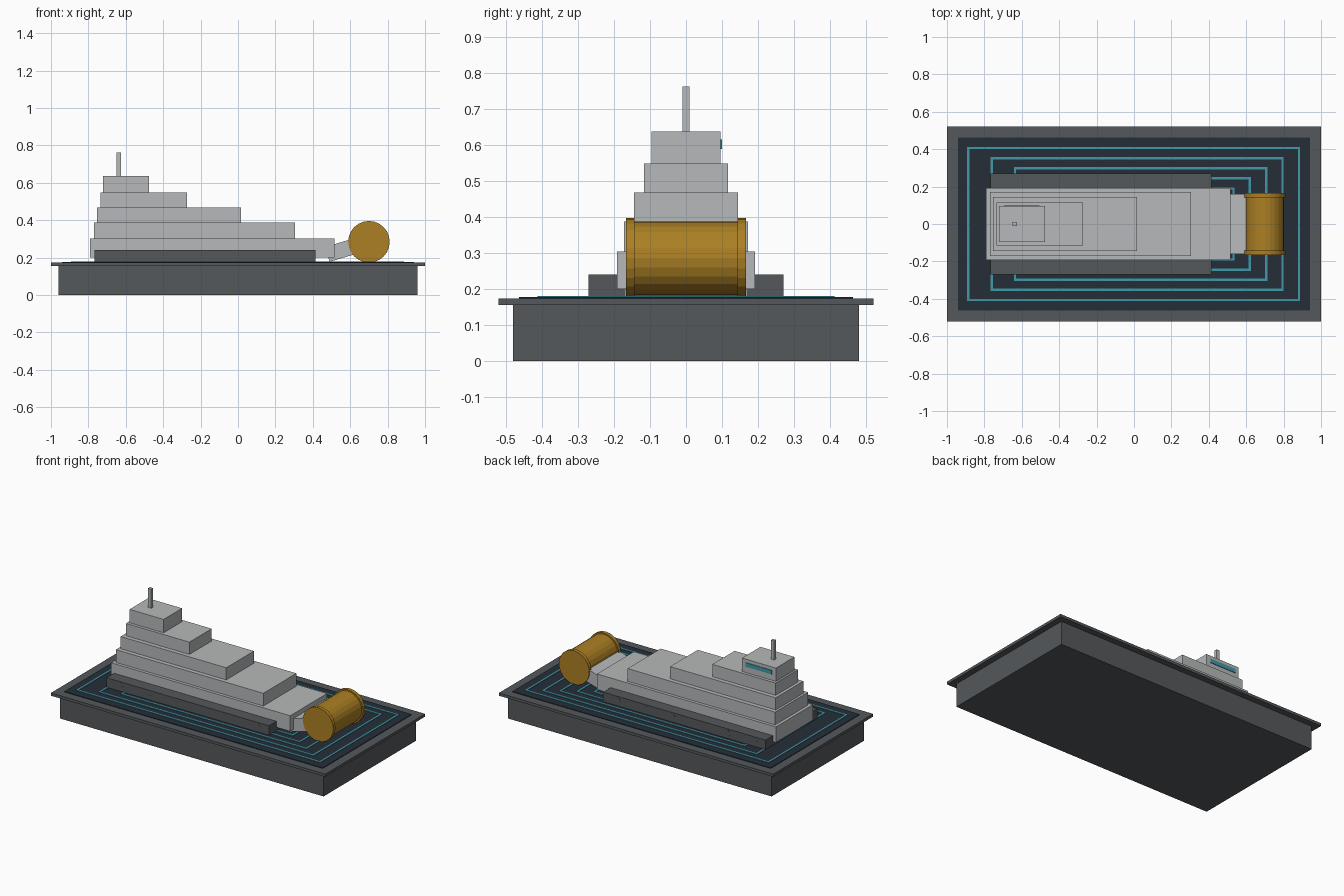
import bpy, math
from mathutils import Vector

if "Cube" in bpy.data.objects:
    bpy.data.objects.remove(bpy.data.objects["Cube"])


def mat(name, r, g, b):
    m = bpy.data.materials.new(name)
    m.diffuse_color = (r, g, b, 1)
    m.use_nodes = True
    m.node_tree.nodes["Principled BSDF"].inputs["Base Color"].default_value = m.diffuse_color
    return m


STONE = mat("dark grey", 0.09, 0.098, 0.105)
SEA = mat("deep navy", 0.018, 0.027, 0.039)
TEAL = mat("teal", 0.052, 0.32, 0.40)
HULL = mat("light grey", 0.47, 0.485, 0.49)
GOLD = mat("ochre", 0.41, 0.215, 0.018)


def mesh(name, verts, faces, material):
    me = bpy.data.meshes.new(name)
    me.from_pydata(verts, [], faces)
    me.materials.append(material)
    ob = bpy.data.objects.new(name, me)
    bpy.context.collection.objects.link(ob)
    return ob


def box(name, x0, x1, y0, y1, z0, z1, material):
    v = [(x, y, z) for x in (x0, x1) for y in (y0, y1) for z in (z0, z1)]
    f = [(0, 1, 3, 2), (4, 6, 7, 5), (0, 4, 5, 1),
         (2, 3, 7, 6), (0, 2, 6, 4), (1, 5, 7, 3)]
    return mesh(name, v, f, material)


def cyl_y(name, x, z, r, y0, y1, n, material):
    bpy.ops.mesh.primitive_cylinder_add(
        vertices=n, radius=r, depth=y1 - y0,
        location=(x, (y0 + y1) / 2, z), rotation=(math.pi / 2, 0, 0))
    ob = bpy.context.object
    ob.name = name
    ob.data.materials.append(material)
    return ob


def ring(name, x0, x1, y, w, z0, z1, material):
    # rectangular frame with square section
    v = []
    for z in (z0, z1):
        for d in (0, w):
            v += [(x0 + d, -y + d, z), (x1 - d, -y + d, z),
                  (x1 - d, y - d, z), (x0 + d, y - d, z)]
    f = []
    for i in range(4):
        j = (i + 1) % 4
        f += [(i, j, 8 + j, 8 + i), (4 + j, 4 + i, 12 + i, 12 + j),
              (8 + i, 8 + j, 12 + j, 12 + i), (j, i, 4 + i, 4 + j)]
    return mesh(name, v, f, material)


# plinth, rim and dark top panel
box("plinth", -0.96, 0.96, -0.48, 0.48, 0, 0.155, STONE)
box("plinth_rim", -1, 1, -0.52, 0.52, 0.155, 0.173, STONE)
box("top_panel", -0.942, 0.942, -0.463, 0.463, 0.173, 0.177, SEA)

# nested contour lines
for i in range(5):
    ring(f"contour_line_{i + 1}", -0.892 + 0.125 * i, 0.888 - 0.0875 * i,
         0.412 - 0.054 * i, 0.012, 0.177, 0.180, TEAL)

# stepped body: x0, x1, half width, z0, z1
tiers = [(-0.79, 0.515, 0.192, 0.200, 0.303),
         (-0.77, 0.305, 0.172, 0.303, 0.387),
         (-0.755, 0.015, 0.144, 0.387, 0.467),
         (-0.735, -0.273, 0.116, 0.467, 0.548),
         (-0.723, -0.475, 0.096, 0.548, 0.636)]
for i, (x0, x1, w, z0, z1) in enumerate(tiers):
    box(f"body_tier_{i + 1}", x0, x1, -w, w, z0, z1, HULL)
box("mast", -0.649, -0.626, -0.01, 0.01, 0.636, 0.762, HULL)
box("cabin_window", -0.695, -0.505, 0.096, 0.100, 0.588, 0.614, TEAL)

# side tracks with flush wheels
for side, s in (("front", -1), ("back", 1)):
    a, b = sorted((0.168 * s, 0.270 * s))
    box(f"track_{side}", -0.768, 0.415, a, b, 0.177, 0.240, STONE)
    for k in range(6):
        a, b = sorted((0.26 * s, 0.2705 * s))
        cyl_y(f"wheel_{side}_{k + 1}", -0.68 + 0.2 * k, 0.2085, 0.03,
              a, b, 16, STONE)

# tilted arm joining the body to the drum
o = Vector((0.49, 0, 0.178))
d = Vector((math.cos(0.29), 0, math.sin(0.29)))
n = Vector((-d.z, 0, d.x))
arm = box("drum_arm", 0, 0.18, -0.16, 0.16, 0, 0.083, HULL)
for v in arm.data.vertices:
    c = v.co.copy()
    v.co = o + d * c.x + n * c.z + Vector((0, c.y, 0))

# cutting drum with end flanges
cyl_y("drum", 0.70, 0.285, 0.102, -0.15, 0.15, 24, GOLD)
for side, s in (("front", -1), ("back", 1)):
    a, b = sorted((0.143 * s, 0.166 * s))
    cyl_y(f"drum_flange_{side}", 0.70, 0.285, 0.111, a, b, 24, GOLD)
